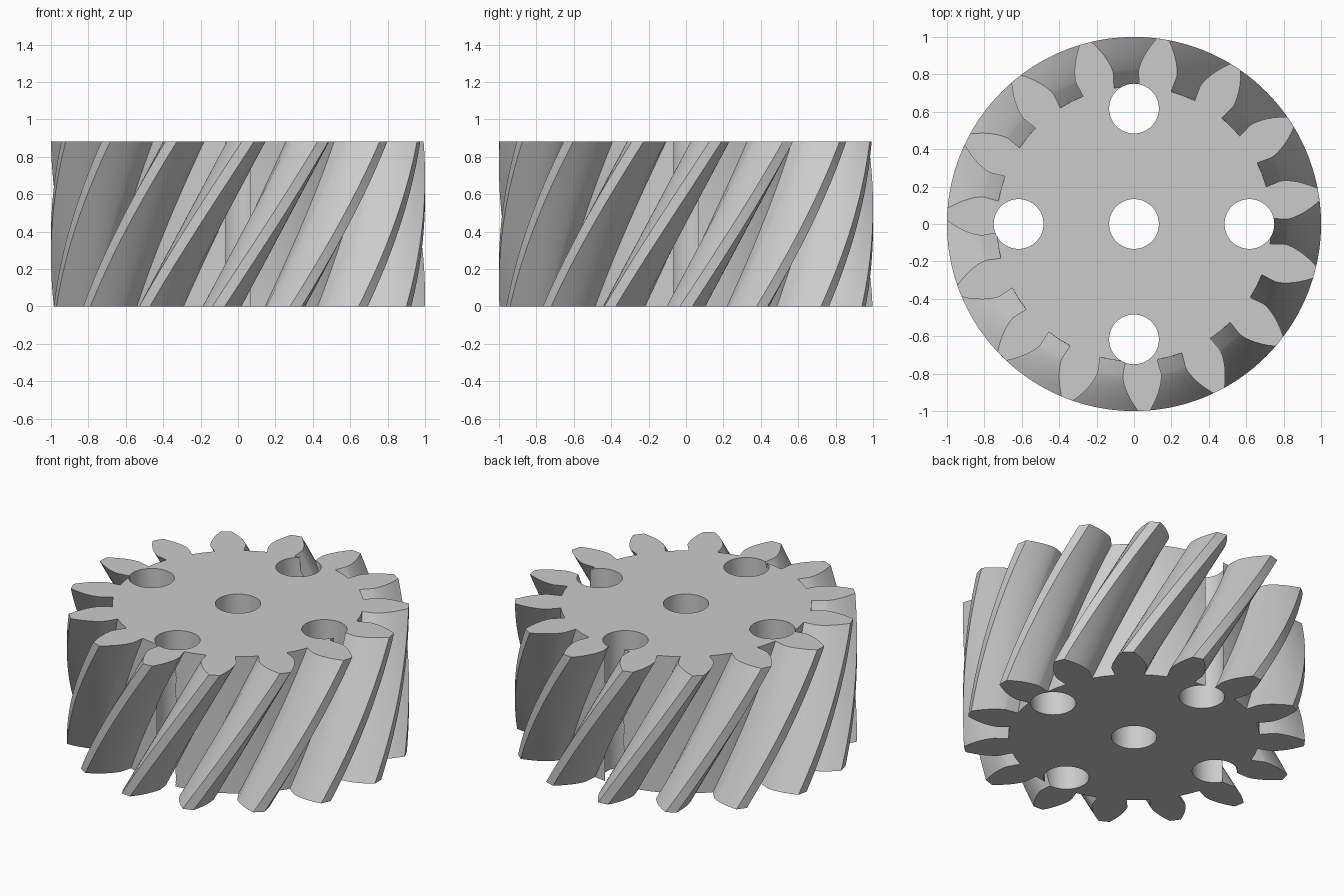
import bpy, bmesh
from math import sin, cos, tan, acos, pi, radians

if "Cube" in bpy.data.objects:
    bpy.data.objects.remove(bpy.data.objects["Cube"], do_unlink=True)

TEETH = 15
TIP_R = 1.0
MODULE = 2 * TIP_R / (TEETH + 2)
PITCH_R = MODULE * TEETH / 2
ROOT_R = PITCH_R - 1.25 * MODULE
HEIGHT = PITCH_R
HELIX = radians(30)
TWIST = HEIGHT * tan(HELIX) / PITCH_R
PRESSURE = 0.398                      # transverse pressure angle
BASE_R = PITCH_R * cos(PRESSURE)
HOLE_R = 0.133
HOLE_OFFSET = 0.617
LAYERS = 32

# One plain grey finish
steel = bpy.data.materials.new("plain_grey")
steel.use_nodes = True
GREY = (0.6, 0.6, 0.6, 1)
steel.diffuse_color = GREY
steel.node_tree.nodes["Principled BSDF"].inputs["Base Color"].default_value = GREY


def involute(angle):
    return tan(angle) - angle


def half_angle(r):
    """Half of a tooth's angular width at radius r."""
    return pi / (2 * TEETH) + involute(PRESSURE) - involute(acos(min(1, BASE_R / r)))


def tooth_outline():
    """Polar points of one tooth, from its clockwise root to the next root."""
    steps = 8
    flank = [(ROOT_R, radians(6.67))]
    for i in range(steps + 1):
        r = BASE_R + (TIP_R - BASE_R) * (i / steps) ** 1.5
        flank.append((r, half_angle(r)))
    rising = [(r, -a) for r, a in flank]
    tip = [(TIP_R, 0)]
    gap = [(ROOT_R, pi / TEETH)]
    return rising + tip + flank[::-1] + gap


def make_object(name, bm):
    mesh = bpy.data.meshes.new(name)
    bmesh.ops.recalc_face_normals(bm, faces=bm.faces[:])
    bm.to_mesh(mesh)
    bm.free()
    mesh.materials.append(steel)
    obj = bpy.data.objects.new(name, mesh)
    bpy.context.collection.objects.link(obj)
    return obj


# Toothed body: the outline is turned a little further on each layer
outline = [(r, a + 2 * pi * t / TEETH) for t in range(TEETH) for r, a in tooth_outline()]
bm = bmesh.new()
rings = []
for k in range(LAYERS + 1):
    f = k / LAYERS
    rings.append([bm.verts.new((r * cos(a + TWIST * f), r * sin(a + TWIST * f), HEIGHT * f))
                  for r, a in outline])
n = len(outline)
for low, high in zip(rings, rings[1:]):
    for i in range(n):
        j = (i + 1) % n
        bm.faces.new((low[i], low[j], high[j], high[i]))
bm.faces.new(rings[0][::-1])
bm.faces.new(rings[-1])
gear = make_object("helical_gear", bm)

# Shaft hole and four lightening holes
bm = bmesh.new()
centres = [(0, 0)] + [(HOLE_OFFSET * cos(q * pi / 2), HOLE_OFFSET * sin(q * pi / 2))
                      for q in range(4)]
for x, y in centres:
    made = bmesh.ops.create_cone(bm, cap_ends=True, segments=64, radius1=HOLE_R,
                                 radius2=HOLE_R, depth=2 * HEIGHT)
    bmesh.ops.translate(bm, verts=made["verts"], vec=(x, y, HEIGHT / 2))
cutter = make_object("hole_cutter", bm)
cutter.hide_render = True

cut = gear.modifiers.new("holes", "BOOLEAN")
cut.operation = "DIFFERENCE"
cut.solver = "EXACT"
cut.object = cutter

bpy.ops.object.select_all(action="DESELECT")
gear.select_set(True)
bpy.context.view_layer.objects.active = gear
bpy.ops.object.modifier_apply(modifier=cut.name)
bpy.data.objects.remove(cutter, do_unlink=True)
bpy.ops.object.shade_smooth_by_angle(angle=radians(25))
